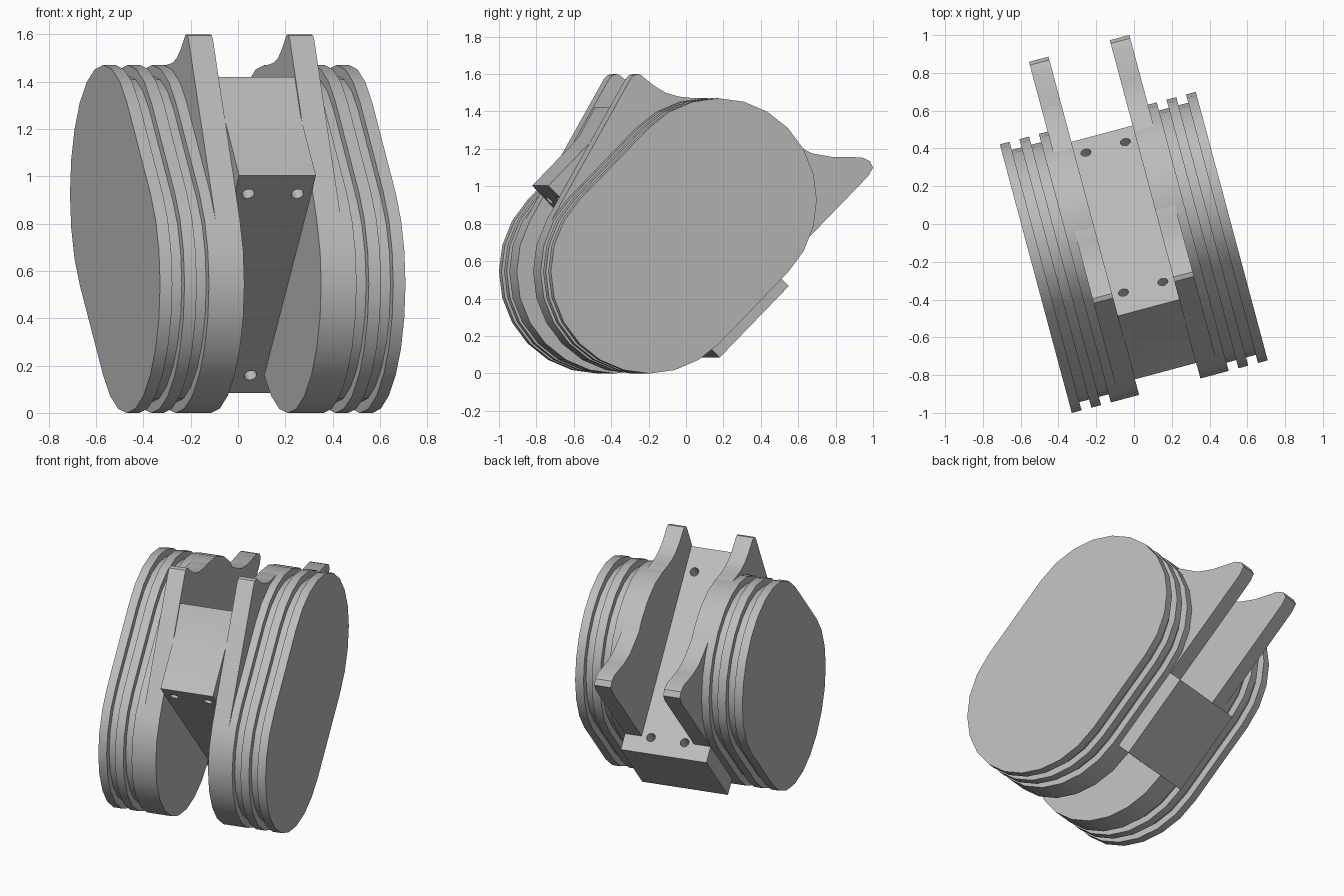
import bpy, bmesh
from math import radians, cos, sin, sqrt, pi
from mathutils import Matrix, Vector

cube = bpy.data.objects.get("Cube")
if cube:
    bpy.data.objects.remove(cube, do_unlink=True)

# One plain grey for everything
grey = bpy.data.materials.new("plain_grey")
grey.use_nodes = True
colour = (0.5, 0.5, 0.5, 1)
grey.diffuse_color = colour
grey.node_tree.nodes["Principled BSDF"].inputs["Base Color"].default_value = colour

# Part frame: x = across, y = along the oval, z = across its flats
FRAME = (Matrix.Rotation(radians(15), 4, 'Z')
         @ Matrix.Translation((-0.04, -0.145, 0.735))
         @ Matrix.Rotation(radians(45), 4, 'X'))
HALF = 0.27       # half the straight run of the oval
RADIUS = 0.545    # rim radius
GAP = 0.168       # half width of the middle channel
RIB = 0.0535      # rib and groove width
EDGE = 0.537      # half width overall
LUG = 0.275       # outer side of the lugs


def prism(name, profile, x0, x1):
    """Extrude a (y, z) profile from x0 to x1."""
    bm = bmesh.new()
    face = bm.faces.new([bm.verts.new((x0, y, z)) for y, z in profile])
    ext = bmesh.ops.extrude_face_region(bm, geom=[face])
    moved = [g for g in ext["geom"] if isinstance(g, bmesh.types.BMVert)]
    bmesh.ops.translate(bm, verts=moved, vec=(x1 - x0, 0, 0))
    bmesh.ops.recalc_face_normals(bm, faces=bm.faces)
    mesh = bpy.data.meshes.new(name)
    bm.to_mesh(mesh)
    bm.free()
    mesh.materials.append(grey)
    obj = bpy.data.objects.new(name, mesh)
    obj.matrix_world = FRAME
    bpy.context.collection.objects.link(obj)
    return obj


def oval(r, steps=12):
    pts = []
    for side in (1, -1):
        for i in range(steps + 1):
            t = -pi / 2 + pi * i / steps
            pts.append((side * (HALF + r * cos(t)), side * r * sin(t)))
    return pts


def tilt(points):
    """Turn upright (depth, height) points into the part frame."""
    return [((v + z) / sqrt(2), (z - v) / sqrt(2)) for v, z in points]


parts = []

# Lug plate: front horn, concave saddle, rear horn
lug = tilt([(-0.662, 0.083), (-0.225, 0.839), (-0.205, 0.86), (-0.18, 0.865),
            (-0.165, 0.858), (-0.13, 0.83), (-0.09, 0.80), (-0.03, 0.765),
            (0.04, 0.745), (0.12, 0.737), (0.19, 0.735), (0.5, 0.6),
            (0.62, 0.52), (0.715, 0.473), (0.78, 0.441), (0.89, 0.422),
            (1.055, 0.42), (1.1, 0.4), (1.118, 0.365), (1.09, 0.319),
            (0.575, -0.196), (-0.2, -0.2)])
foot = [(-HALF, -0.65), (HALF, -0.65), (HALF, -0.45), (-HALF, -0.45)]

for side, label in ((1, "left"), (-1, "right")):
    def half(name, profile, x0, x1):
        parts.append(prism(label + "_" + name, profile, side * x0, side * x1))
    half("groove_core", oval(0.5), GAP + 0.02, EDGE - 0.02)
    half("inner_ring", oval(RADIUS), GAP, EDGE - 4 * RIB)
    half("middle_rib", oval(RADIUS), EDGE - 3 * RIB, EDGE - 2 * RIB)
    half("outer_plate", oval(RADIUS), EDGE - RIB, EDGE)
    half("lug", lug, GAP, LUG)
    half("foot_strip", foot, GAP, LUG)

# Central block with a slightly raised ramp on its upper face
block = prism("central_block",
              [(-HALF, -0.65), (HALF, -0.65), (HALF, 0.699),
               (0.088, 0.65), (-HALF, 0.65)], -GAP, GAP)
parts.append(block)

# Four bolt holes running through the block
bm = bmesh.new()
for x in (-0.108, 0.108):
    for z in (-0.545, 0.54):
        place = Matrix.Translation((x, 0, z)) @ Matrix.Rotation(pi / 2, 4, 'X')
        bmesh.ops.create_cone(bm, cap_ends=True, segments=20, radius1=0.027,
                              radius2=0.027, depth=1, matrix=place)
cut_mesh = bpy.data.meshes.new("bolt_hole_cutter")
bm.to_mesh(cut_mesh)
bm.free()
cut_mesh.materials.append(grey)
cutter = bpy.data.objects.new("bolt_hole_cutter", cut_mesh)
cutter.matrix_world = FRAME
cutter.hide_render = True
bpy.context.collection.objects.link(cutter)
mod = block.modifiers.new("bolt_holes", 'BOOLEAN')
mod.operation = 'DIFFERENCE'
mod.solver = 'EXACT'
mod.object = cutter
bpy.context.view_layer.update()
drilled = bpy.data.meshes.new_from_object(
    block.evaluated_get(bpy.context.evaluated_depsgraph_get()))
block.modifiers.clear()
block.data = drilled
bpy.data.objects.remove(cutter, do_unlink=True)

# Smooth curved rims, keep hard edges
bpy.ops.object.select_all(action='DESELECT')
for obj in parts:
    obj.select_set(True)
bpy.context.view_layer.objects.active = block
bpy.ops.object.shade_smooth_by_angle(angle=radians(30))
